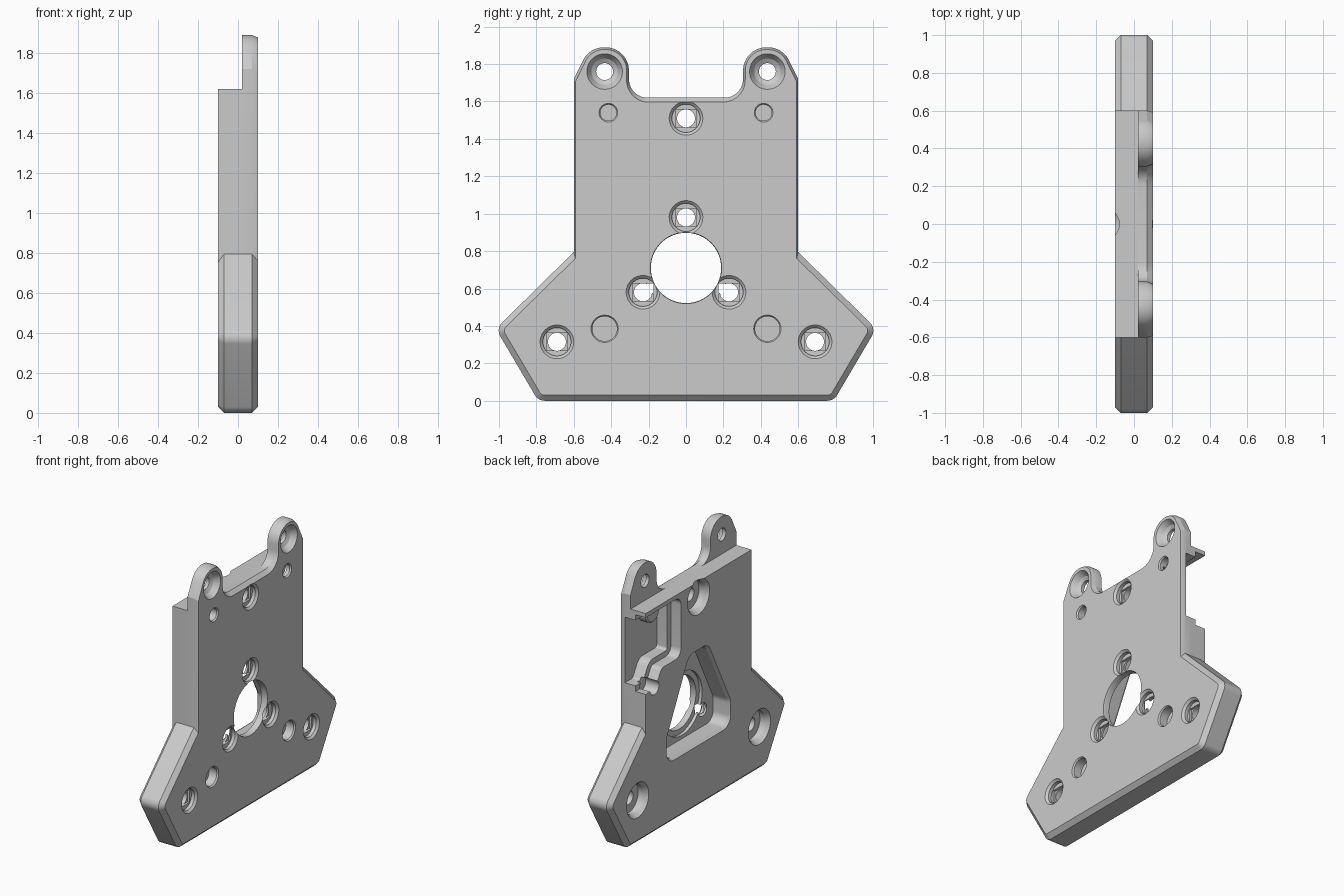
import bpy, bmesh, math
from mathutils import Vector

if "Cube" in bpy.data.objects:
    bpy.data.objects.remove(bpy.data.objects["Cube"])

grey = bpy.data.materials.new("plain_grey")
grey.use_nodes = True
colour = (0.6, 0.6, 0.6, 1)
grey.diffuse_color = colour
grey.node_tree.nodes["Principled BSDF"].inputs["Base Color"].default_value = colour


def mirrored(half):
    """Complete a half outline of (y, z, corner radius, edge chamfer) points."""
    other = [(-y, z, r, half[max(k - 1, 0)][3]) for k, (y, z, r, c) in enumerate(half)]
    return half + other[::-1]


def rounded(points, steps=10):
    """Fillet the corners, blending the chamfer width along each arc."""
    out = []
    for i, (y, z, r, c) in enumerate(points):
        p, before = Vector((y, z)), points[i - 1]
        if r == 0:
            out.append((p, c))
            continue
        a = (Vector(before[:2]) - p).normalized()
        b = (Vector(points[(i + 1) % len(points)][:2]) - p).normalized()
        half = a.angle(b) / 2
        centre = p + (a + b).normalized() * r / math.sin(half)
        start = p + a * r / math.tan(half) - centre
        end = p + b * r / math.tan(half) - centre
        sweep = start.angle(end)
        for k in range(steps + 1):
            t = k / steps
            arm = (start * math.sin((1 - t) * sweep) + end * math.sin(t * sweep)) / math.sin(sweep)
            out.append((centre + arm, before[3] + (c - before[3]) * t))
    return out


def inset(outline, amount):
    """Move every edge inward by its own chamfer times the amount."""
    result = []
    for i, (p, c) in enumerate(outline):
        q, d = outline[i - 1]
        e = (p - q).normalized()
        f = (outline[(i + 1) % len(outline)][0] - p).normalized()
        n, m = Vector((-e.y, e.x)), Vector((-f.y, f.x))
        det = n.x * m.y - n.y * m.x
        d, c = d * amount, c * amount
        if abs(det) < 1e-3:
            result.append(p + n * d)
        else:
            result.append(p + Vector((d * m.y - c * n.y, n.x * c - m.x * d)) / det)
    return result


def loft(name, rings):
    """Skin a stack of (x, outline) rings, in rising x, into a closed solid."""
    bm = bmesh.new()
    layers = [[bm.verts.new((x, p[0], p[1])) for p in ring] for x, ring in rings]
    for low, high in zip(layers, layers[1:]):
        for i in range(len(low)):
            bm.faces.new((low[i - 1], low[i], high[i], high[i - 1]))
    bm.faces.new(layers[0][::-1])
    bm.faces.new(layers[-1])
    mesh = bpy.data.meshes.new(name)
    bm.to_mesh(mesh)
    bm.free()
    ob = bpy.data.objects.new(name, mesh)
    bpy.context.collection.objects.link(ob)
    mesh.materials.append(grey)
    return ob


def prism(name, points, stations):
    outline = rounded(points)
    return loft(name, [(x, inset(outline, s)) for x, s in stations])


def lathe(name, y, z, stations, sides=48):
    ring = [(math.cos(math.tau * k / sides), math.sin(math.tau * k / sides)) for k in range(sides)]
    return loft(name, [(x, [(y + r * c, z + r * s) for c, s in ring]) for x, r in stations])


# Main solids: thick rear body and front plate with two ears
foot = [(0.79, 0, 0.06, 0.03), (1.017, 0.385, 0.06, 0.03)]
rear = prism("rear_body", mirrored(foot + [(0.6, 0.795, 0, 0), (0.6, 1.62, 0, 0)]),
             [(-0.1, 1), (-0.07, 0), (0.02, 0)])
ears = [(0.6, 0.795, 0, 0.008), (0.6, 1.72, 0, 0.014), (0.516, 1.89, 0.125, 0.012),
        (0.305, 1.89, 0.125, 0.012), (0.305, 1.62, 0.1, 0.024)]
front = prism("front_plate", mirrored(foot + ears), [(0.02, 0), (0.07, 0), (0.1, 1)])

cutters = []

# Screw holes with counterbores on the front, and on the rear for the outer ones
through = [(-0.2, 0.048), (0.06, 0.048), (0.061, 0.075), (0.085, 0.075), (0.1, 0.09), (0.13, 0.12)]
deep = [(-0.13, 0.145), (-0.07, 0.105), (-0.03, 0.105), (-0.029, 0.048)] + through[1:]
holes = [(0, 0.98, through), (0.23, 0.58, through), (-0.23, 0.58, through),
         (0, 1.51, deep), (0.69, 0.315, deep), (-0.69, 0.315, deep)]
for y, z, profile in holes:
    cutters.append(lathe("screw_cutter", y, z, profile))
    slot = [(y + 0.056, z - 0.046, 0, 0), (y + 0.056, z + 0.046, 0, 0),
            (y - 0.056, z + 0.046, 0, 0), (y - 0.056, z - 0.046, 0, 0)]
    cutters.append(prism("slot_cutter", slot, [(0.045, 0), (0.075, 0)]))

# Ear countersinks, and blind holes in pairs
for side in (-1, 1):
    cutters.append(lathe("ear_cutter", side * 0.435, 1.76,
                         [(-0.1, 0.045), (0.045, 0.045), (0.06, 0.07), (0.1, 0.095), (0.12, 0.107)]))
    cutters.append(lathe("blind_cutter", side * 0.435, 0.385,
                         [(0.03, 0.066), (0.09, 0.066), (0.1, 0.073), (0.12, 0.087)]))
    cutters.append(lathe("pin_cutter", side * 0.415, 1.54,
                         [(0.04, 0.043), (0.09, 0.043), (0.1, 0.05), (0.12, 0.064)]))

# Central bore with a stepped seat
cutters.append(lathe("bore_cutter", 0, 0.71,
                     [(-0.01, 0.225), (0.052, 0.225), (0.053, 0.188), (0.09, 0.188), (0.13, 0.2)], 72))

# Rounded triangular pocket behind the bore
triangle = [(0.35, 0.46, 0.07, 0.02), (0.35, 0.63, 0.08, 0.02), (0.1, 1.12, 0.07, 0.02)]
cutters.append(prism("rear_pocket_cutter", mirrored(triangle),
                     [(-0.14, -2), (-0.08, 0), (0.03, 0)]))

# Stepped side pocket, open on one edge
side_pocket = [(0.75, 1.04, 0, 0), (0.75, 1.59, 0, 0.04), (0.2, 1.59, 0.06, 0.04),
               (0.2, 1.16, 0.06, 0.04), (0.42, 1.16, 0.04, 0.04), (0.49, 1.04, 0.06, 0.04)]
cutters.append(prism("side_pocket_cutter", side_pocket,
                     [(-0.2, 0), (-0.02, 0), (-0.019, 1), (0.064, 1)]))
cutters.append(lathe("latch_cutter", 0.5, 1.05, [(-0.22, 0.05), (0.005, 0.05)]))

for body in (rear, front):
    bpy.context.view_layer.objects.active = body
    for cutter in cutters:
        cutter.hide_render = True
        mod = body.modifiers.new("cut", "BOOLEAN")
        mod.operation, mod.solver, mod.object = "DIFFERENCE", "EXACT", cutter
        bpy.ops.object.modifier_apply(modifier=mod.name)
for cutter in cutters:
    bpy.data.objects.remove(cutter)

# Boss backing the pin hole inside the side pocket
boss = lathe("pin_boss", 0.415, 1.54, [(-0.03, 0.065), (-0.02, 0.075), (0.038, 0.075)])

bpy.ops.object.select_all(action="DESELECT")
for ob in (rear, front, boss):
    ob.select_set(True)
bpy.context.view_layer.objects.active = front
bpy.ops.object.shade_smooth_by_angle(angle=math.radians(25))
